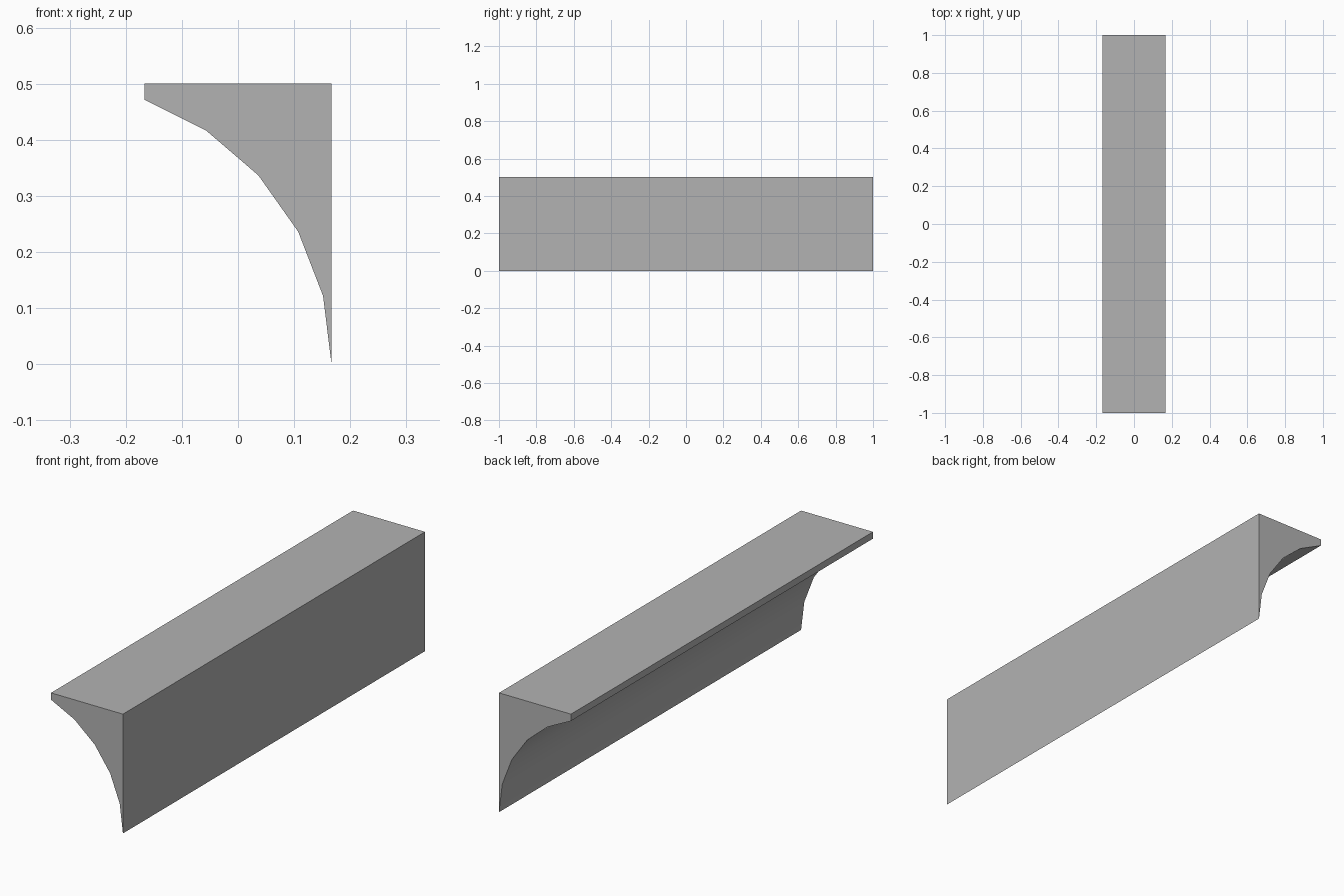
import bpy
import bmesh
from math import acos, cos, sin, radians

cube = bpy.data.objects.get("Cube")
if cube:
    bpy.data.objects.remove(cube, do_unlink=True)

LENGTH, HALF_WIDTH, RADIUS, STEPS = 2.0, 1 / 6, 0.5, 5

# Plain grey material
grey = bpy.data.materials.new("plain_grey")
grey.use_nodes = True
colour = (0.45, 0.45, 0.45, 1)
grey.diffuse_color = colour
grey.node_tree.nodes["Principled BSDF"].inputs["Base Color"].default_value = colour

# Cross-section: square top corner, concave arc from the wall foot to the lip
sweep = acos(1 / 3)
arc_centre = HALF_WIDTH - RADIUS
angles = [sweep * i / STEPS for i in range(STEPS + 1)]
profile = [(arc_centre + RADIUS * cos(a), RADIUS * sin(a)) for a in angles]
profile += [(-HALF_WIDTH, RADIUS), (HALF_WIDTH, RADIUS)]

# Extrude the section along the length
bm = bmesh.new()
section = bm.faces.new([bm.verts.new((x, -LENGTH / 2, z)) for x, z in profile])
extruded = bmesh.ops.extrude_face_region(bm, geom=[section], use_keep_orig=True)
moved = [v for v in extruded["geom"] if isinstance(v, bmesh.types.BMVert)]
bmesh.ops.translate(bm, verts=moved, vec=(0, LENGTH, 0))
bmesh.ops.recalc_face_normals(bm, faces=bm.faces)

mesh = bpy.data.meshes.new("cove_moulding")
bm.to_mesh(mesh)
bm.free()
mesh.materials.append(grey)
moulding = bpy.data.objects.new("cove_moulding", mesh)
bpy.context.collection.objects.link(moulding)

# Smooth cove, sharp outer edges
bpy.context.view_layer.objects.active = moulding
moulding.select_set(True)
bpy.ops.object.shade_smooth_by_angle(angle=radians(30))
